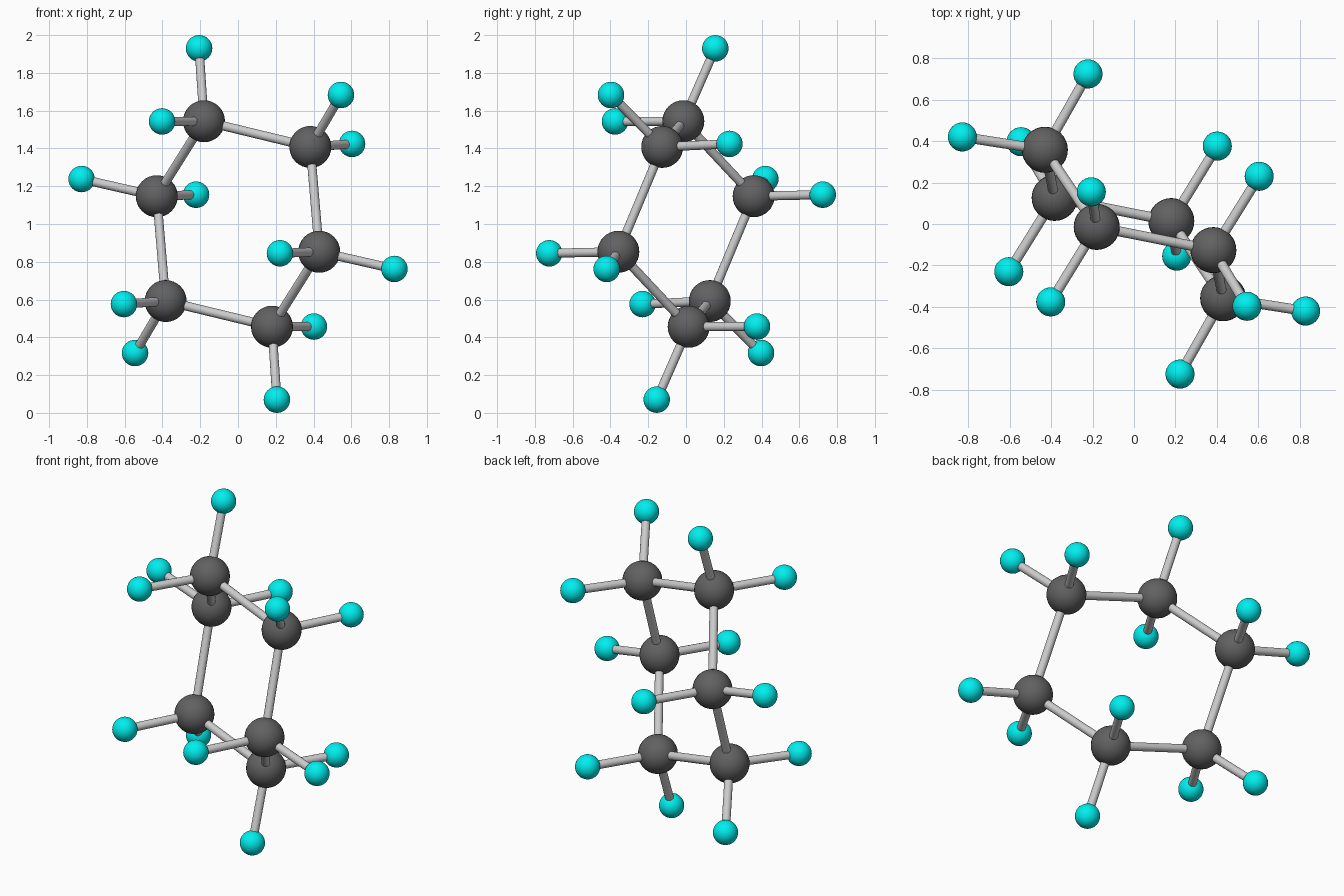
import bpy
from mathutils import Vector

if "Cube" in bpy.data.objects:
    bpy.data.objects.remove(bpy.data.objects["Cube"])

CENTRE = Vector((0, 0, 1))
R_CARBON, R_HYDROGEN, R_BOND = 0.111, 0.07, 0.024

# Half of the chair-shaped ring: carbon and its two hydrogens, relative to the centre
HALF = [
    ((-.18, -.014, .544), [(-.206, .155, .93), (-.402, -.376, .543)]),
    ((.383, -.126, .408), [(.545, -.397, .683), (.604, .230, .424)]),
    ((.43, -.358, -.147), [(.828, -.42, -.238), (.222, -.724, -.155)]),
]


def material(name, colour):
    m = bpy.data.materials.new(name)
    m.diffuse_color = colour
    m.use_nodes = True
    m.node_tree.nodes["Principled BSDF"].inputs["Base Color"].default_value = m.diffuse_color
    return m


cyan = material("cyan", (0, .86, .86, 1))
dark = material("dark_grey", (.12, .12, .12, 1))


def ball(name, centre, radius, mat):
    bpy.ops.mesh.primitive_uv_sphere_add(segments=32, ring_count=16, radius=radius, location=centre)
    ob = bpy.context.object
    ob.name = name
    ob.data.materials.append(mat)
    bpy.ops.object.shade_smooth()


def bond(name, a, b):
    d = b - a
    bpy.ops.mesh.primitive_cylinder_add(vertices=24, radius=R_BOND, depth=d.length, location=(a + b) / 2)
    ob = bpy.context.object
    ob.name = name
    ob.rotation_euler = d.to_track_quat('Z', 'Y').to_euler()
    bpy.ops.object.shade_smooth_by_angle()


# Carbons with hydrogens; the second half is the first inverted through the centre
ring = []
for sign in (1, -1):
    for c, hydrogens in HALF:
        carbon = CENTRE + sign * Vector(c)
        ring.append(carbon)
        n = len(ring)
        ball(f"carbon_{n}", carbon, R_CARBON, dark)
        for k, h in enumerate(hydrogens, 1):
            hydrogen = CENTRE + sign * Vector(h)
            ball(f"hydrogen_{n}_{k}", hydrogen, R_HYDROGEN, cyan)
            bond(f"hydrogen_bond_{n}_{k}", carbon, hydrogen)

# Bonds closing the ring
for i, a in enumerate(ring):
    bond(f"ring_bond_{i + 1}", a, ring[(i + 1) % 6])
